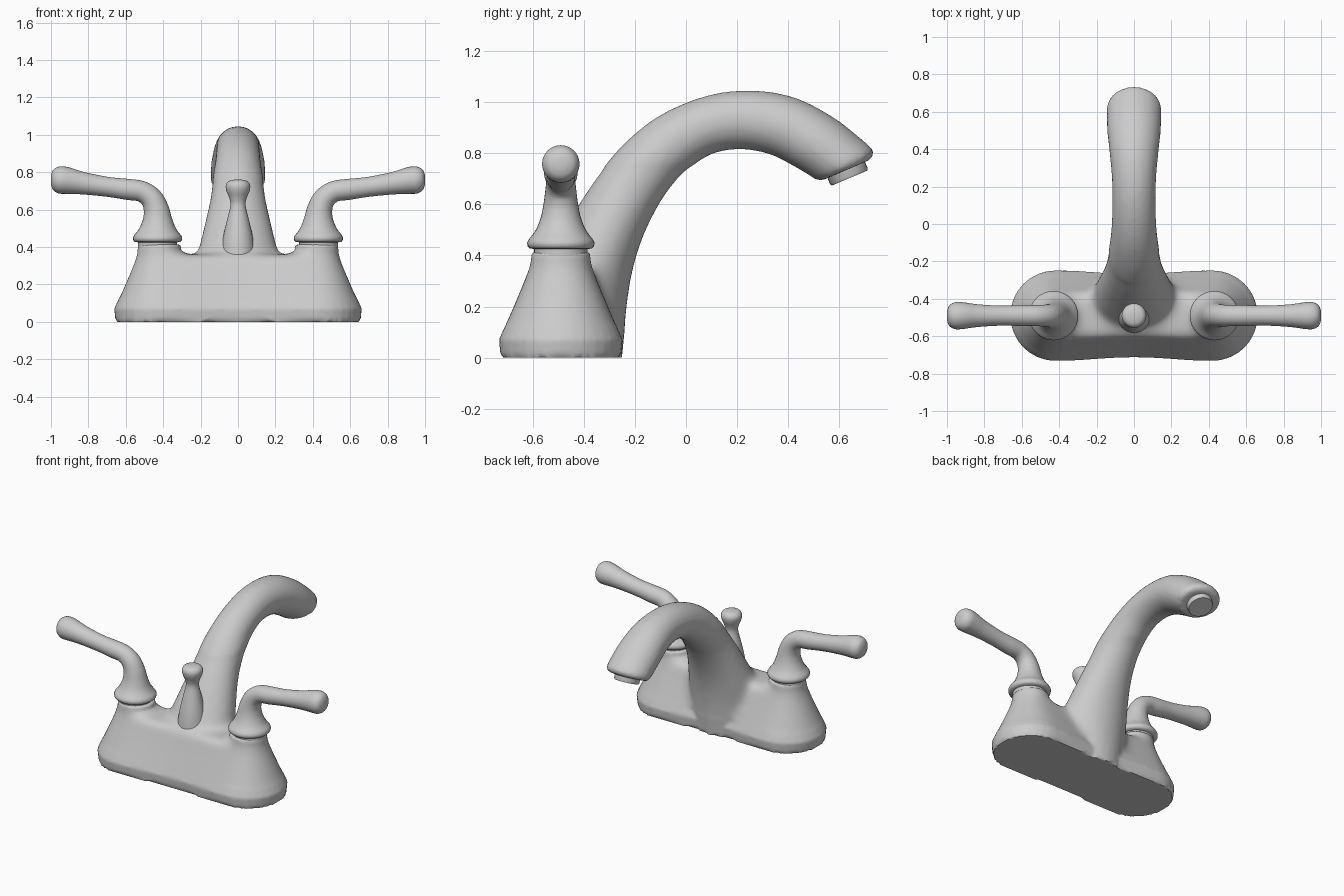
import bpy
import bmesh
from math import cos, sin, pi, radians
from mathutils import Vector

cube = bpy.data.objects.get("Cube")
if cube:
    bpy.data.objects.remove(cube)

metal = bpy.data.materials.new("satin_grey")
metal.use_nodes = True
metal.diffuse_color = (0.6, 0.6, 0.6, 1)
metal.node_tree.nodes["Principled BSDF"].inputs["Base Color"].default_value = (0.6, 0.6, 0.6, 1)

AXIS_Y = -0.49      # line the handles and lift rod stand on
TOWER_X = 0.42


def spline(rows, steps):
    """Catmull-Rom refinement of a list of equal-length tuples."""
    rows = [Vector(r) for r in rows]
    out = []
    for i in range(len(rows) - 1):
        a, b, c = rows[max(i - 1, 0)], rows[i], rows[i + 1]
        d = rows[min(i + 2, len(rows) - 1)]
        for k in range(steps):
            t = k / steps
            out.append(b + (c - a) * t / 2 + (a * 2 - b * 5 + c * 4 - d) * t * t / 2
                       + (b * 3 - a - c * 3 + d) * t ** 3 / 2)
    return out + [rows[-1]]


def loft(bm, rings):
    """Skin closed rings of equal size and cap both ends."""
    loops = [[bm.verts.new(p) for p in ring] for ring in rings]
    n = len(loops[0])
    faces = [bm.faces.new((lo[i], lo[(i + 1) % n], hi[(i + 1) % n], hi[i]))
             for lo, hi in zip(loops, loops[1:]) for i in range(n)]
    faces += [bm.faces.new(loops[0]), bm.faces.new(loops[-1])]
    bmesh.ops.recalc_face_normals(bm, faces=faces)


def ellipse(centre, u, v, n=32):
    return [centre + u * cos(2 * pi * i / n) + v * sin(2 * pi * i / n) for i in range(n)]


def tube(bm, path):
    """Round tube in the xz plane from rows of x, z, radius."""
    rings = []
    for i, (x, z, r) in enumerate(path):
        a, b = path[max(i - 1, 0)], path[min(i + 1, len(path) - 1)]
        side = Vector((b[1] - a[1], 0, a[0] - b[0])).normalized()
        rings.append(ellipse(Vector((x, AXIS_Y, z)), side * r, Vector((0, r, 0))))
    loft(bm, rings)


def stadium(z, r):
    """Rounded deck outline with slightly waisted long sides."""
    pts = []
    for s in (1, -1):
        for i in range(17):
            a = -pi / 2 + pi * i / 16
            pts.append(Vector((s * (TOWER_X + r * cos(a)), AXIS_Y + s * r * sin(a), z)))
        for i in range(1, 12):
            x = TOWER_X * (1 - i / 6)
            waist = 1 - 0.08 * cos(x / TOWER_X * pi / 2) ** 2
            pts.append(Vector((s * x, AXIS_Y + s * r * waist, z)))
    return pts


def add_object(name, bm, angle=40):
    mesh = bpy.data.meshes.new(name)
    bm.to_mesh(mesh)
    bm.free()
    obj = bpy.data.objects.new(name, mesh)
    bpy.context.collection.objects.link(obj)
    mesh.materials.append(metal)
    bpy.ops.object.select_all(action="DESELECT")
    obj.select_set(True)
    bpy.context.view_layer.objects.active = obj
    bpy.ops.object.shade_smooth_by_angle(angle=radians(angle))
    return obj


# Body: waisted deck, two handle towers and the arched spout
bm = bmesh.new()
foot = [(0, 0.235), (0.02, 0.237), (0.07, 0.242)]
slope = spline([(0.07, 0.242), (0.2, 0.185), (0.3, 0.143), (0.36, 0.122), (0.415, 0.113)], 4)
profile = foot + [tuple(p) for p in slope[1:]]
loft(bm, [stadium(z, r) for z, r in profile if z < 0.365])
for s in (1, -1):
    loft(bm, [ellipse(Vector((s * TOWER_X, AXIS_Y, z)), Vector((r, 0, 0)), Vector((0, r, 0)))
              for z, r in profile])

# Spout sections: outer y, outer z, inner y, inner z, half width
spout = [
    (-0.70, 0, -0.25, 0, 0.23),
    (-0.64, 0.2, -0.23, 0.2, 0.23),
    (-0.56, 0.37, -0.21, 0.33, 0.22),
    (-0.47, 0.52, -0.175, 0.45, 0.19),
    (-0.37, 0.68, -0.12, 0.57, 0.157),
    (-0.25, 0.83, -0.05, 0.675, 0.137),
    (-0.1, 0.95, 0.02, 0.745, 0.122),
    (0.08, 1.025, 0.11, 0.8, 0.116),
    (0.25, 1.046, 0.22, 0.815, 0.118),
    (0.42, 1.02, 0.33, 0.795, 0.13),
    (0.57, 0.945, 0.42, 0.75, 0.143),
    (0.68, 0.86, 0.48, 0.715, 0.146),
    (0.732, 0.81, 0.51, 0.695, 0.143),
    (0.722, 0.775, 0.525, 0.69, 0.125),
]
rings = []
for oy, oz, iy, iz, w in spline(spout, 4):
    outer, inner = Vector((0, oy, oz)), Vector((0, iy, iz))
    rings.append(ellipse((outer + inner) / 2, (outer - inner) / 2, Vector((w, 0, 0))))
loft(bm, rings)
rough = add_object("body_helper", bm)

# Fuse the overlapping solids, then soften the joints above the foot
remesh = rough.modifiers.new("fuse", "REMESH")
remesh.mode = "VOXEL"
remesh.voxel_size = 0.014
bpy.context.view_layer.update()
fused = rough.evaluated_get(bpy.context.evaluated_depsgraph_get())
bm = bmesh.new()
bm.from_mesh(fused.to_mesh())
fused.to_mesh_clear()
bpy.data.objects.remove(rough)
joints = [v for v in bm.verts if 0.12 < v.co.z < 0.75 and v.co.y < 0.3
          and not (v.co.z > 0.385 and abs(v.co.x) > 0.3)]
arch = [v for v in bm.verts if v.co.z >= 0.6 and v.co.y < 0.6]
for verts, times in ((joints, 30), (arch, 4)):
    for _ in range(times):
        bmesh.ops.smooth_vert(bm, verts=verts, factor=0.5, use_axis_x=True,
                              use_axis_y=True, use_axis_z=True)
add_object("body_and_spout", bm, 50)

# Aerator under the spout tip
bm = bmesh.new()
down = Vector((0, 0.39, -0.92))
across = Vector((0, 0.92, 0.39))
top = Vector((0, 0.612, 0.77))
loft(bm, [ellipse(top + down * d, across * r, Vector((r, 0, 0)))
          for d, r in ((0, 0.08), (0.065, 0.08), (0.073, 0.076))])
add_object("aerator", bm)

# Lever handles: bell foot, elbow and flared grip
bell = [(0.43, 0.40, 0.105), (0.43, 0.425, 0.105), (0.43, 0.428, 0.122),
        (0.43, 0.436, 0.13), (0.43, 0.45, 0.132), (0.43, 0.462, 0.126)]
lever = spline([(0.43, 0.462, 0.126), (0.43, 0.5, 0.098), (0.431, 0.55, 0.078),
                (0.438, 0.605, 0.067), (0.463, 0.66, 0.06), (0.515, 0.697, 0.056),
                (0.59, 0.708, 0.056), (0.7, 0.722, 0.053), (0.83, 0.741, 0.06),
                (0.92, 0.756, 0.072), (0.96, 0.758, 0.071), (0.988, 0.758, 0.054),
                (1.0, 0.758, 0.025)], 4)
for s, side in ((1, "left"), (-1, "right")):
    bm = bmesh.new()
    tube(bm, [(s * x, z, r) for x, z, r in bell + [tuple(p) for p in lever[1:]]])
    add_object(side + "_handle", bm, 50)

# Lift rod with a rounded knob, set into the foot of the spout
bm = bmesh.new()
tube(bm, spline([(0, 0.25, 0.1), (0, 0.36, 0.092), (0, 0.45, 0.08), (0, 0.54, 0.06),
                 (0, 0.62, 0.041), (0, 0.66, 0.046), (0, 0.7, 0.062), (0, 0.73, 0.065),
                 (0, 0.752, 0.05), (0, 0.76, 0.02)], 4))
add_object("lift_rod", bm, 50)
